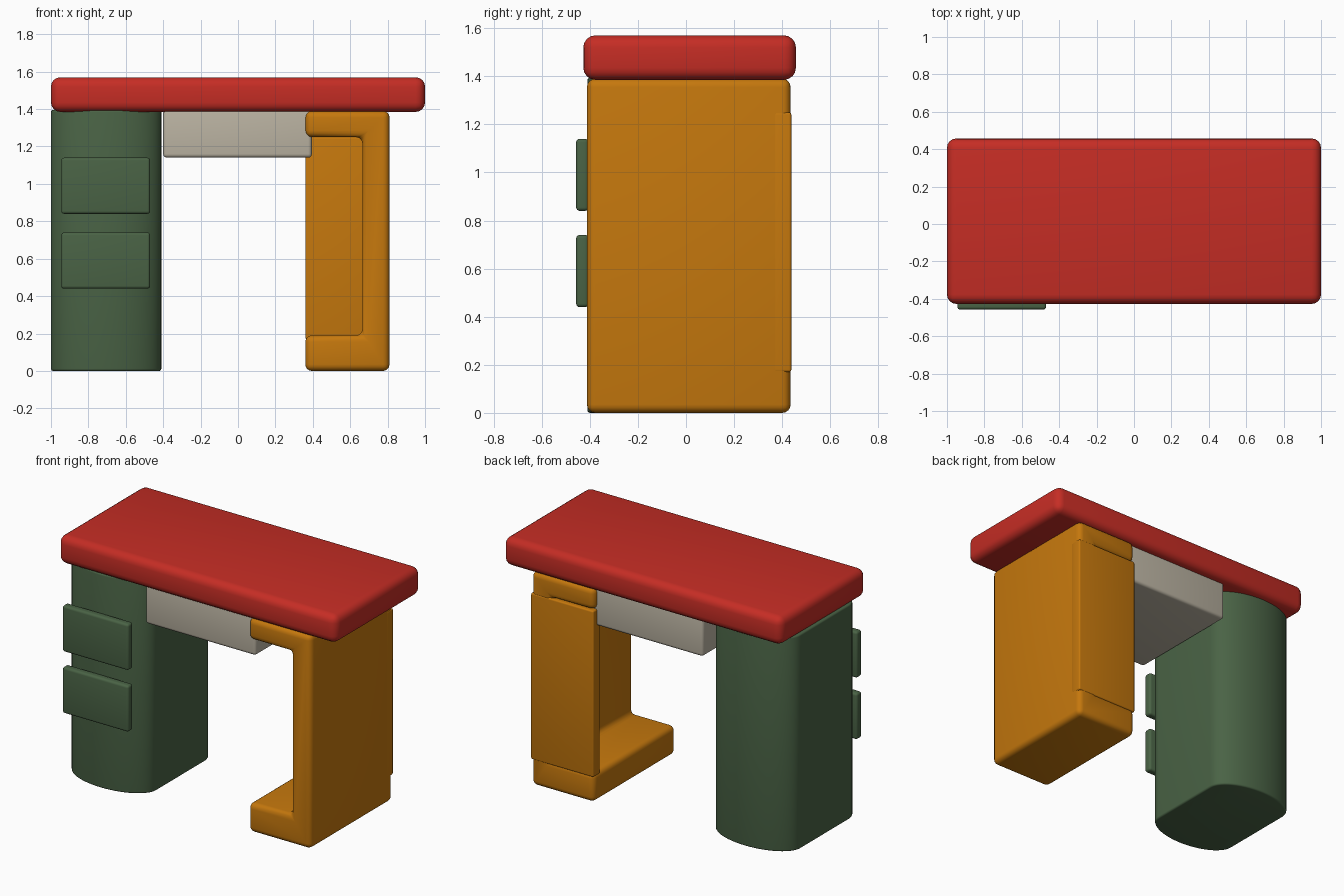
import bpy, bmesh, math
from mathutils import Vector

if "Cube" in bpy.data.objects:
    bpy.data.objects.remove(bpy.data.objects["Cube"])


def material(name, rgb):
    m = bpy.data.materials.new(name)
    m.use_nodes = True
    colour = (*rgb, 1)
    m.diffuse_color = colour
    m.node_tree.nodes["Principled BSDF"].inputs["Base Color"].default_value = colour
    return m


RED = material("red", (0.56, 0.026, 0.018))
ORANGE = material("orange", (0.56, 0.187, 0.004))
GREEN = material("dark green", (0.068, 0.125, 0.06))
GREY = material("warm grey", (0.50, 0.455, 0.365))


def prism(name, outline, direction, mat, bevel):
    """Extrude a closed outline, round its edges and shade it smooth."""
    bm = bmesh.new()
    face = bm.faces.new([bm.verts.new(p) for p in outline])
    out = bmesh.ops.extrude_face_region(bm, geom=[face])
    verts = [v for v in out["geom"] if isinstance(v, bmesh.types.BMVert)]
    bmesh.ops.translate(bm, verts=verts, vec=Vector(direction))
    bmesh.ops.recalc_face_normals(bm, faces=bm.faces)
    mesh = bpy.data.meshes.new(name)
    bm.to_mesh(mesh)
    bm.free()
    mesh.materials.append(mat)
    obj = bpy.data.objects.new(name, mesh)
    bpy.context.collection.objects.link(obj)
    mod = obj.modifiers.new("rounding", "BEVEL")
    mod.width = bevel
    mod.segments = 4
    mod.limit_method = "ANGLE"
    mod.angle_limit = math.radians(40)
    bpy.ops.object.select_all(action="DESELECT")
    obj.select_set(True)
    bpy.context.view_layer.objects.active = obj
    bpy.ops.object.modifier_apply(modifier=mod.name)
    bpy.ops.object.shade_smooth_by_angle(angle=math.radians(35))
    return obj


def box(name, x, y, z, mat, bevel):
    outline = [(x[0], y[0], z[0]), (x[1], y[0], z[0]), (x[1], y[1], z[0]), (x[0], y[1], z[0])]
    return prism(name, outline, (0, 0, z[1] - z[0]), mat, bevel)


# Desktop and the shallow tray beneath it
box("desktop", (-1, 1), (-0.427, 0.457), (1.385, 1.57), RED, 0.05)
box("tray", (-0.4, 0.395), (-0.385, 0.4), (1.14, 1.4), GREY, 0.02)

# Pedestal with bowed front and back
half_width, bow, straight, steps = 0.295, 0.16, 0.25, 28
oval = []
for side in (-1, 1):
    for i in range(steps + 1):
        a = math.pi * i / steps
        oval.append((-0.705 + side * half_width * math.cos(a),
                     side * (straight + bow * math.sin(a)), 0))
prism("pedestal", oval, (0, 0, 1.395), GREEN, 0.012)

# Drawer fronts
for name, z in (("lower_drawer", 0.44), ("upper_drawer", 0.84)):
    box(name, (-0.945, -0.47), (-0.457, -0.405), (z, z + 0.3), GREEN, 0.015)

# Bracket-shaped leg: side wall with top and bottom shelves
bracket = [(0.36, 0), (0.81, 0), (0.81, 1.39), (0.36, 1.39),
           (0.36, 1.25), (0.665, 1.25), (0.665, 0.19), (0.36, 0.19)]
prism("bracket_leg", [(x, -0.412, z) for x, z in bracket], (0, 0.847, 0), ORANGE, 0.035)

# Panel closing the back of the leg
box("leg_back_panel", (0.36, 0.811), (0.365, 0.438), (0.17, 1.25), ORANGE, 0.01)
